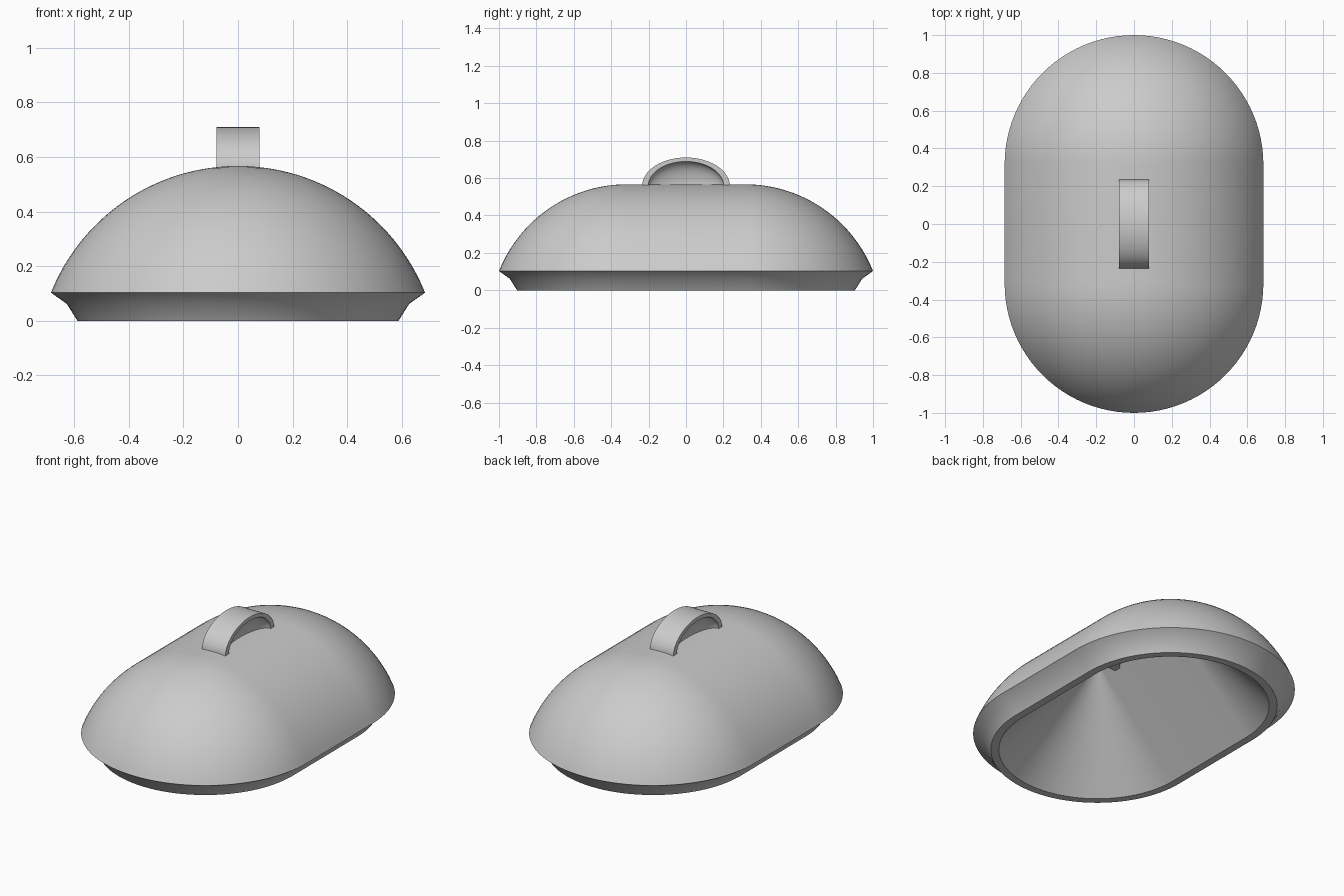
import bpy, bmesh, math

cube = bpy.data.objects.get("Cube")
if cube:
    bpy.data.objects.remove(cube, do_unlink=True)

grey = bpy.data.materials.new("plain grey")
grey.use_nodes = True
colour = (0.6, 0.6, 0.6, 1)
grey.diffuse_color = colour
grey.node_tree.nodes["Principled BSDF"].inputs["Base Color"].default_value = colour


def bridge(bm, a, b, closed):
    """Join two rows of vertices with quads."""
    n = len(a)
    for i in range(n if closed else n - 1):
        j = (i + 1) % n
        bm.faces.new((a[i], a[j], b[j], b[i]))


def finish(bm, name):
    """Weld, close, orient and smooth the mesh, and add it to the scene."""
    bmesh.ops.remove_doubles(bm, verts=bm.verts, dist=1e-5)
    bmesh.ops.holes_fill(bm, edges=bm.edges, sides=0)
    bmesh.ops.recalc_face_normals(bm, faces=bm.faces)
    mesh = bpy.data.meshes.new(name)
    bm.to_mesh(mesh)
    bm.free()
    mesh.materials.append(grey)
    obj = bpy.data.objects.new(name, mesh)
    bpy.context.collection.objects.link(obj)
    bpy.ops.object.select_all(action='DESELECT')
    obj.select_set(True)
    bpy.context.view_layer.objects.active = obj
    bpy.ops.object.shade_smooth_by_angle(angle=math.radians(30))


# Lid: a domed profile swept round a stadium outline, hollow underneath
RADIUS, TOP, EDGE = 0.685, 0.567, 0.103
LIP, RIDGE = 0.543, 0.555
STRAIGHT = 1 - RADIUS
rise = TOP - EDGE
sphere = (RADIUS ** 2 + rise ** 2) / (2 * rise)
sweep = math.asin(RADIUS / sphere)
STEPS, SIDES = 24, 48

profile = []
for i in range(STEPS + 1):
    a = sweep * i / STEPS
    profile.append((sphere * math.sin(a), TOP - sphere * (1 - math.cos(a))))
profile += [(0.627, 0.062), (0.588, 0)]
# Straight inner slope, with a tight row beside the ridge
profile += [(LIP * (1 - f), RIDGE * f) for f in (0, 0.97, 1)]


def stadium(bm, r, z):
    loop = []
    for end in (1, -1):
        for i in range(SIDES + 1):
            a = math.pi * i / SIDES
            loop.append(bm.verts.new((end * r * math.cos(a),
                                      end * (STRAIGHT + r * math.sin(a)), z)))
    return loop


bm = bmesh.new()
loops = [stadium(bm, r, z) for r, z in profile]
for a, b in zip(loops, loops[1:]):
    bridge(bm, a, b, True)
finish(bm, "lid")

# Handle: a half-oval grip with a rounded finger recess in each side,
# its foot set through the crown of the lid
HALF, LENGTH, HEIGHT, BASE, FOOT = 0.079, 0.235, 0.154, 0.556, 0.49
RECESS, DEPTH, CURVE = 0.86, 0.07, 10

side = []
for i in range(CURVE + 1):
    a = math.pi / 2 * i / CURVE
    side.append((HALF - DEPTH * math.cos(a), RECESS * math.sin(a)))
side.append((HALF, 1))
sections = side + [(-x, s) for x, s in reversed(side)]

bm = bmesh.new()
arcs = []
for x, s in sections:
    points = [(s * LENGTH, FOOT)]
    for i in range(SIDES + 1):
        t = math.pi * i / SIDES
        points.append((s * LENGTH * math.cos(t), BASE + s * HEIGHT * math.sin(t)))
    points.append((-s * LENGTH, FOOT))
    arcs.append([bm.verts.new((x, y, z)) for y, z in points])
for a, b in zip(arcs, arcs[1:]):
    bridge(bm, a, b, False)
finish(bm, "handle")
